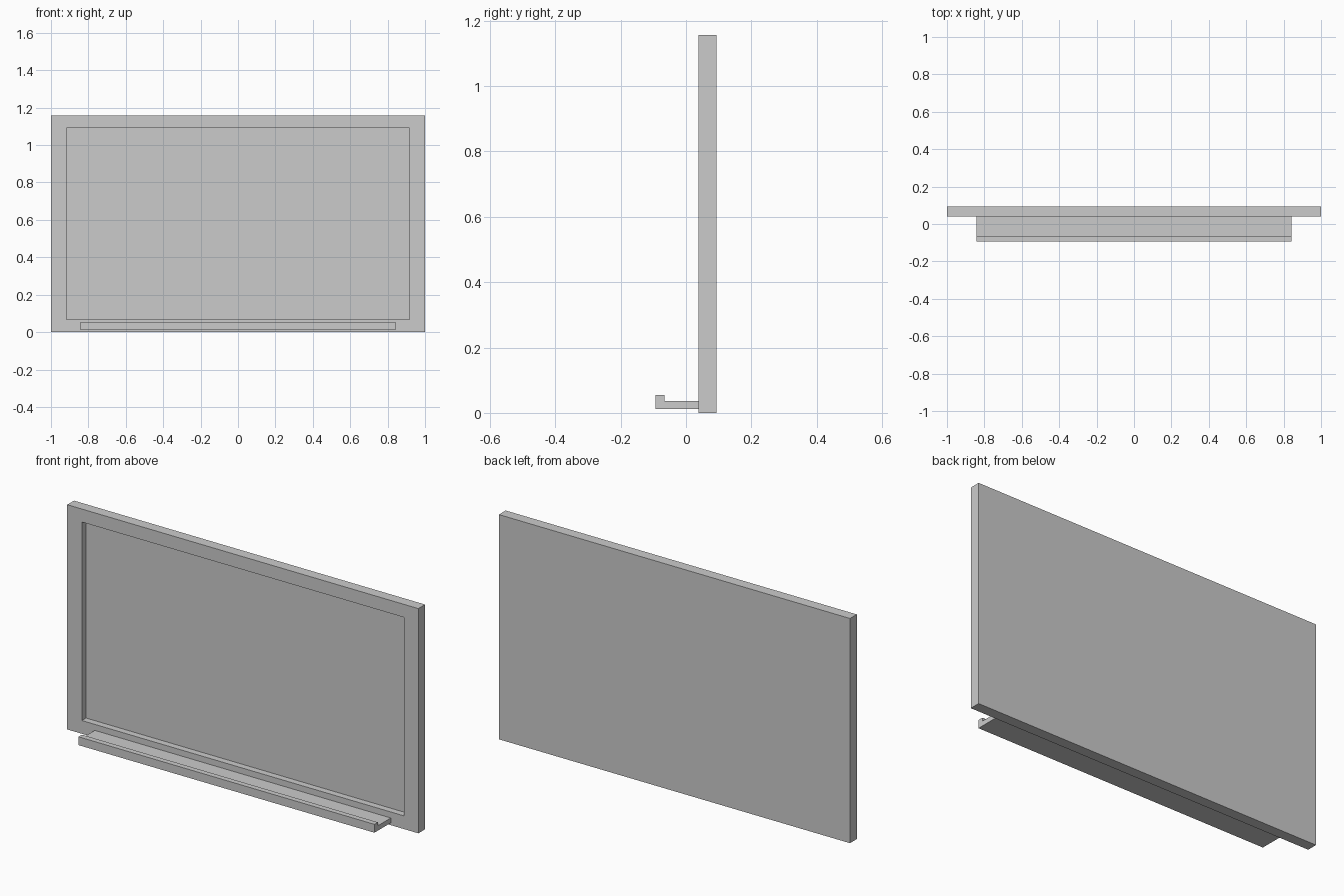
import bpy, bmesh
from mathutils import Vector

if "Cube" in bpy.data.objects:
    bpy.data.objects.remove(bpy.data.objects["Cube"])

W, H = 2.0, 1.157              # board size
FRONT, BACK = 0.039, 0.094     # board depth range
OPEN_X, OPEN_Z0, OPEN_Z1 = 0.917, 0.068, 1.09
RECESS = 0.034


def finish(bm, name):
    bmesh.ops.recalc_face_normals(bm, faces=bm.faces)
    mesh = bpy.data.meshes.new(name)
    bm.to_mesh(mesh)
    bm.free()
    obj = bpy.data.objects.new(name, mesh)
    bpy.context.collection.objects.link(obj)
    return obj


# Board: slab whose front face is inset and pushed back to form the framed panel
bm = bmesh.new()
bmesh.ops.create_cube(bm, size=1)
bmesh.ops.scale(bm, vec=(W, BACK - FRONT, H), verts=bm.verts)
bmesh.ops.translate(bm, vec=(0, (FRONT + BACK) / 2, H / 2), verts=bm.verts)
bm.normal_update()
panel = min(bm.faces, key=lambda f: f.normal.y)
bmesh.ops.inset_region(bm, faces=[panel], thickness=0.07)
for v in panel.verts:          # uneven frame widths
    v.co.x = OPEN_X if v.co.x > 0 else -OPEN_X
    v.co.z = OPEN_Z1 if v.co.z > H / 2 else OPEN_Z0
walls = bmesh.ops.extrude_discrete_faces(bm, faces=[panel])
bmesh.ops.translate(bm, vec=(0, RECESS, 0), verts=walls["faces"][0].verts)
finish(bm, "framed_board")

# Ledge tray: L-shaped profile (y, z) extruded along x
TRAY_X = 0.843
profile = [(FRONT, 0.012), (-0.094, 0.012), (-0.094, 0.055),
           (-0.066, 0.055), (-0.066, 0.037), (FRONT, 0.037)]
bm = bmesh.new()
end = bm.faces.new([bm.verts.new((-TRAY_X, y, z)) for y, z in profile])
ext = bmesh.ops.extrude_face_region(bm, geom=[end], use_keep_orig=True)
bmesh.ops.translate(bm, vec=Vector((2 * TRAY_X, 0, 0)),
                    verts=[g for g in ext["geom"] if isinstance(g, bmesh.types.BMVert)])
finish(bm, "ledge_tray")
